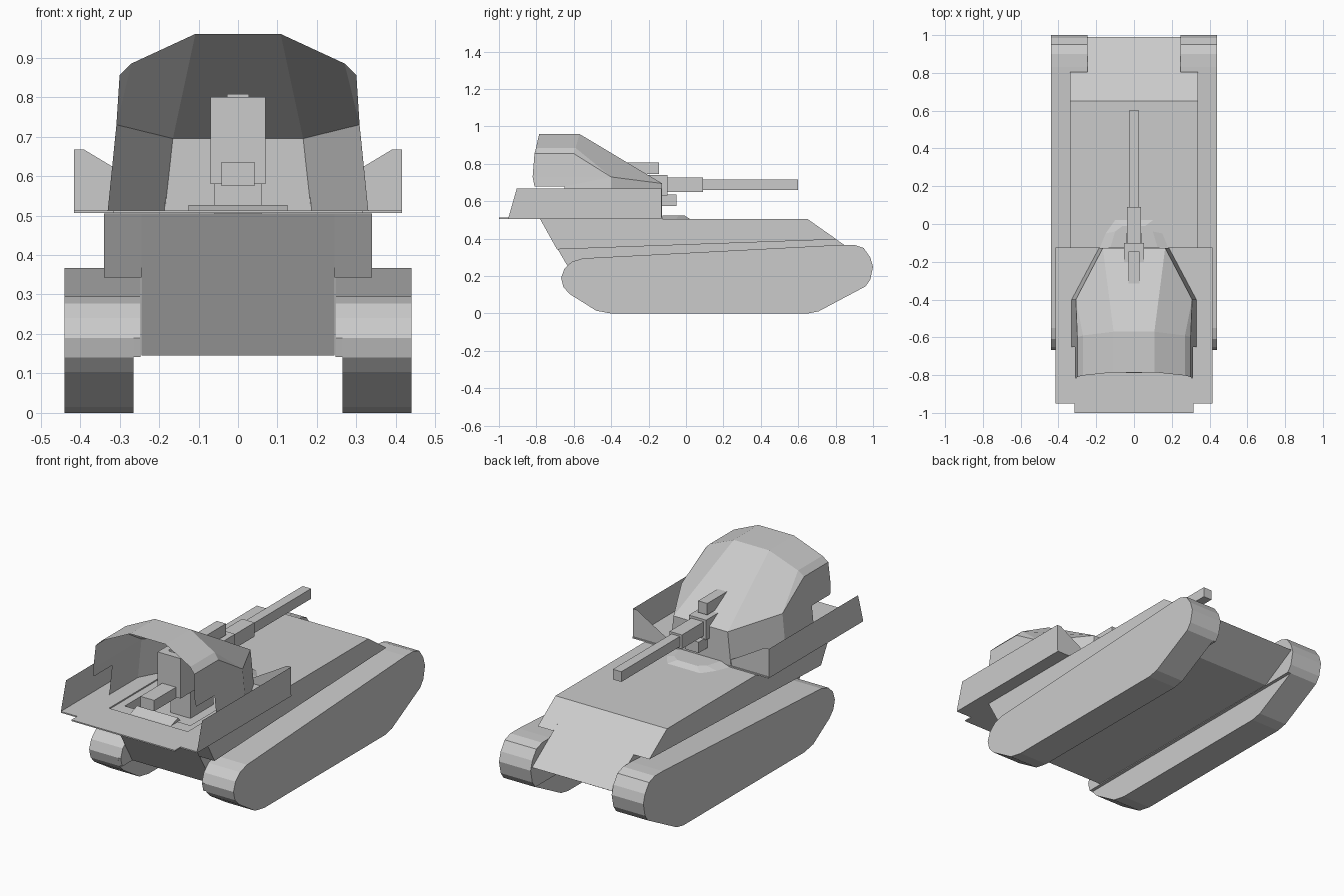
import bpy, bmesh

def make(name, verts, faces, mirror=False):
    me = bpy.data.meshes.new(name)
    if mirror:
        n = len(verts)
        verts = list(verts) + [(-x, y, z) for x, y, z in verts]
        faces = list(faces) + [tuple(i + n for i in reversed(f)) for f in faces]
    me.from_pydata(verts, [], faces)
    bm = bmesh.new()
    bm.from_mesh(me)
    bmesh.ops.remove_doubles(bm, verts=bm.verts, dist=0.0005)
    bmesh.ops.recalc_face_normals(bm, faces=bm.faces)
    bm.to_mesh(me)
    bm.free()
    ob = bpy.data.objects.new(name, me)
    bpy.context.collection.objects.link(ob)
    return ob

def extrude_x(name, profile, x0, x1, mirror=False):
    n = len(profile)
    v = [(x, y, z) for x in (x0, x1) for y, z in profile]
    f = [tuple(range(n)), tuple(range(2 * n - 1, n - 1, -1))]
    f += [(i, i + n, (i + 1) % n + n, (i + 1) % n) for i in range(n)]
    return make(name, v, f, mirror)

def box(name, x0, x1, y0, y1, z0, z1, mirror=False):
    return extrude_x(name, [(y0, z0), (y1, z0), (y1, z1), (y0, z1)], x0, x1, mirror)

# Tracks, with a slightly wider inner upper part
track = [(-0.4, 0), (0.65, 0), (0.71, 0.012), (0.96, 0.145), (0.985, 0.18), (1, 0.25),
         (0.985, 0.3), (0.95, 0.35), (0.9, 0.367), (0.83, 0.367), (-0.55, 0.295),
         (-0.61, 0.277), (-0.65, 0.24), (-0.668, 0.19), (-0.655, 0.14), (-0.62, 0.103), (-0.48, 0.015)]
extrude_x("track", track, 0.265, 0.44, True)
extrude_x("track_inner", [(-0.655, 0.142)] + track[3:14], 0.247, 0.265, True)

# Hull: narrow lower body plus wide sponsons
hull = extrude_x("lower_hull", [(-0.57, 0.145), (0.78, 0.145), (0.99, 0.265), (0.65, 0.505),
                                (-0.78, 0.505)], -0.245, 0.245)
extrude_x("sponson", [(-0.69, 0.343), (0.805, 0.396), (0.65, 0.505), (-0.78, 0.505)], 0.245, 0.34, True)

# Fighting well cut into the hull
well = box("well_cutter", -0.2, 0.2, -0.7, -0.2, 0.43, 0.6)
well.hide_render = True
well.hide_viewport = True
cut = hull.modifiers.new("well", 'BOOLEAN')
cut.operation = 'DIFFERENCE'
cut.object = well

# Platform floor around the well
box("floor_side", 0.24, 0.415, -0.95, -0.125, 0.506, 0.513, True)
box("floor_rear", -0.24, 0.24, -0.95, -0.78, 0.506, 0.513)
box("floor_front", -0.24, 0.24, -0.25, -0.125, 0.506, 0.513)
box("floor_tail", -0.315, 0.315, -1.0, -0.95, 0.506, 0.513)
extrude_x("well_sill", [(-0.76, 0.506), (-0.7, 0.527), (-0.68, 0.506)], -0.125, 0.125)

# Turret ring lip in front of the shield
lip = [(0.18, -0.125), (0.15, -0.05), (0.1, 0.02), (-0.1, 0.02), (-0.15, -0.05), (-0.18, -0.125)]
top = [(0.125, -0.125), (0.1, -0.04), (0.06, -0.01), (-0.06, -0.01), (-0.1, -0.04), (-0.125, -0.125)]
make("ring_lip", [(x, y, 0.506) for x, y in lip] + [(x, y, 0.525) for x, y in top],
     [tuple(range(6)), tuple(range(6, 12))] + [(i, (i + 1) % 6, (i + 1) % 6 + 6, i + 6) for i in range(6)])

# Folding side plates and their front gussets
make("side_plate", [(0.415, -0.95, 0.51), (0.415, -0.13, 0.51), (0.415, -0.13, 0.667),
                    (0.415, -0.905, 0.667), (0.39, -0.13, 0.667), (0.32, -0.13, 0.625),
                    (0.182, -0.13, 0.545), (0.185, -0.13, 0.51)],
     [(0, 1, 2, 3), (1, 2, 4, 5, 6, 7)], True)

# Open-backed faceted gun shield
shield = [(0.33, -0.65, 0.513), (0.33, -0.4, 0.513), (0.185, -0.127, 0.513),      # 0-2 base
          (0.165, -0.127, 0.695), (0.308, -0.4, 0.73),                           # 3-4 front waist
          (0.308, -0.82, 0.73), (0.312, -0.81, 0.68), (0.312, -0.65, 0.68),      # 5-7 rear step
          (0.3, -0.81, 0.855), (0.3, -0.6, 0.855), (0.27, -0.802, 0.885),        # 8-10 shoulder
          (0.27, -0.59, 0.885), (0.108, -0.785, 0.96), (0.108, -0.57, 0.96)]     # 11-13 roof
make("gun_shield", shield,
     [(0, 1, 4, 7), (7, 4, 5, 6), (1, 2, 3, 4), (4, 9, 8, 5), (8, 9, 11, 10),
      (10, 11, 13, 12), (9, 4, 11), (11, 4, 3, 13)], True)
roof = [shield[i] for i in (12, 13, 3, 2)]
make("shield_centre", roof + [(-x, y, z) for x, y, z in roof],
     [(0, 1, 5, 4), (1, 2, 6, 5), (2, 3, 7, 6)])

# Gun: breech, cradle, recoil box, sight and stepped barrel
box("breech", -0.07, 0.07, -0.6, -0.42, 0.58, 0.8)
box("cradle", -0.053, 0.053, -0.58, -0.1, 0.63, 0.74)
box("recoil_box", -0.042, 0.042, -0.79, -0.05, 0.575, 0.635)
box("sight", -0.028, 0.028, -0.56, -0.145, 0.745, 0.808)
box("pedestal", -0.06, 0.06, -0.5, -0.3, 0.43, 0.6)
box("barrel_sleeve", -0.038, 0.038, -0.2, 0.09, 0.65, 0.727)
box("barrel", -0.026, 0.026, 0.08, 0.6, 0.66, 0.716)
